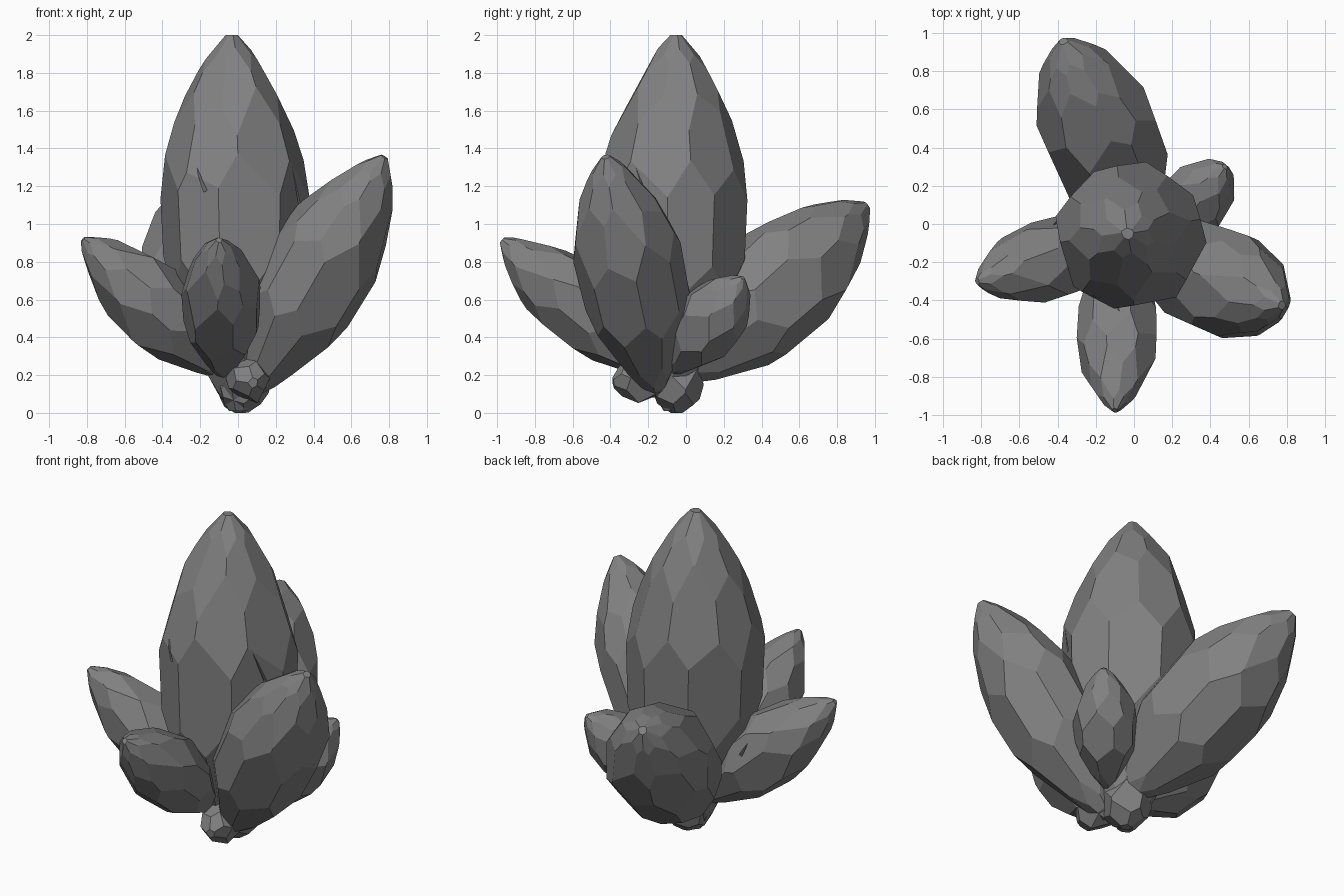
import bpy, bmesh, math, random
from mathutils import Vector, Matrix

cube = bpy.data.objects.get("Cube")
if cube:
    bpy.data.objects.remove(cube)

# Single stone colour
stone = bpy.data.materials.new("grey_stone")
stone.use_nodes = True
stone.diffuse_color = (0.22, 0.22, 0.22, 1)
stone.node_tree.nodes["Principled BSDF"].inputs["Base Color"].default_value = stone.diffuse_color

# Outlines: fraction of the length, fraction of the radius
SPINDLE = [(0, 0.12), (0.1, 0.42), (0.36, 0.94), (0.62, 0.98),
           (0.8, 0.72), (0.93, 0.37), (1, 0.08)]
STUB = [(0, 0.6), (0.45, 1), (0.8, 0.8), (1, 0.22)]


def shave(bm, co, no):
    """Slice off everything beyond a plane and cap the cut with one facet."""
    geom = bm.verts[:] + bm.edges[:] + bm.faces[:]
    cut = bmesh.ops.bisect_plane(bm, geom=geom, plane_co=co, plane_no=no,
                                 dist=1e-5, clear_outer=True)["geom_cut"]
    edges = [e for e in cut if isinstance(e, bmesh.types.BMEdge) and e.is_boundary]
    if len(edges) > 2:
        bmesh.ops.edgeloop_fill(bm, edges=edges)


def add_object(name, bm, matrix):
    bmesh.ops.recalc_face_normals(bm, faces=bm.faces[:])
    mesh = bpy.data.meshes.new(name)
    bm.to_mesh(mesh)
    bm.free()
    mesh.materials.append(stone)
    obj = bpy.data.objects.new(name, mesh)
    obj.matrix_world = matrix
    bpy.context.collection.objects.link(obj)
    return obj


def crystal(name, base, tip, radius, seed, sides=7, chips=(), profile=SPINDLE):
    """Carve a block into a faceted spindle running from base to tip."""
    rng = random.Random(seed)
    base, axis = Vector(base), Vector(tip) - Vector(base)
    length = axis.length
    matrix = Matrix.Translation(base) @ axis.to_track_quat('Z', 'Y').to_matrix().to_4x4()
    bm = bmesh.new()
    bmesh.ops.create_cube(bm, size=4 * length)
    shave(bm, Vector(), Vector((0, 0, -1)))
    shave(bm, Vector((0, 0, length)), Vector((0, 0, 1)))
    # Staggered rings of tangent planes
    for ring, ((t0, r0), (t1, r1)) in enumerate(zip(profile, profile[1:])):
        dz, dr = (t1 - t0) * length, (r1 - r0) * radius
        for i in range(sides):
            a = (i + ring % 2 / 2 + rng.uniform(-0.18, 0.18)) * math.tau / sides
            out = Vector((math.cos(a), math.sin(a), 0))
            co = out * (r0 + r1) / 2 * radius * rng.uniform(0.94, 1.01)
            co.z = (t0 + t1) / 2 * length
            shave(bm, co, out * dz - Vector((0, 0, dr)))
    obj = add_object(name, bm, matrix)

    # Thin wedge-shaped chips in the surface
    for t, angle, size in chips:
        bm = bmesh.new()
        bmesh.ops.create_cone(bm, segments=4, radius1=1, radius2=0, depth=2, cap_ends=True)
        bmesh.ops.scale(bm, vec=(0.03, 0.012, size), verts=bm.verts)
        turn = Matrix.Rotation(angle, 4, 'Z') @ Matrix.Translation(
            (radius * 0.97, 0, t * length)) @ Matrix.Rotation(0.4, 4, 'X')
        cutter = add_object("chip_cutter", bm, matrix @ turn)
        cutter.hide_render = True
        mod = obj.modifiers.new("chip", 'BOOLEAN')
        mod.operation, mod.object, mod.solver = 'DIFFERENCE', cutter, 'EXACT'
        bpy.context.view_layer.update()
        carved = bpy.data.meshes.new_from_object(
            obj.evaluated_get(bpy.context.evaluated_depsgraph_get()))
        obj.modifiers.clear()
        obj.data = carved
        bpy.data.objects.remove(cutter)
    return obj


# Tall central crystal
crystal("central_crystal", (0.0, -0.075, 0.01), (-0.035, -0.05, 2.0), 0.385, 4, 8,
        [(0.63, 0.1, 0.1), (0.6, 1.7, 0.12)])
# Leaning crystals around it
crystal("back_crystal", (0.045, -0.07, 0.18), (-0.37, 0.955, 1.1), 0.315, 7, 8)
crystal("left_crystal", (0.055, -0.155, 0.1), (0.775, -0.425, 1.355), 0.285, 11, 8,
        [(0.5, 0.8, 0.07)])
crystal("right_crystal", (-0.03, -0.065, 0.19), (-0.82, -0.3, 0.92), 0.21, 15, 7,
        [(0.5, 2.6, 0.05)])
crystal("front_crystal", (-0.08, -0.13, 0.2), (-0.1, -0.975, 0.915), 0.205, 21, 7,
        [(0.5, 1.6, 0.06)])
crystal("small_back_crystal", (0.14, -0.07, 0.22), (0.475, 0.3, 0.715), 0.18, 25, 7)
# Stubby shards at the foot
crystal("foot_shard", (0.03, -0.06, 0.21), (0.08, -0.385, 0.16), 0.11, 31, 5, profile=STUB)
crystal("bottom_shard", (0.01, -0.05, 0.32), (0.02, -0.05, 0.0), 0.135, 35, 5, profile=STUB)
